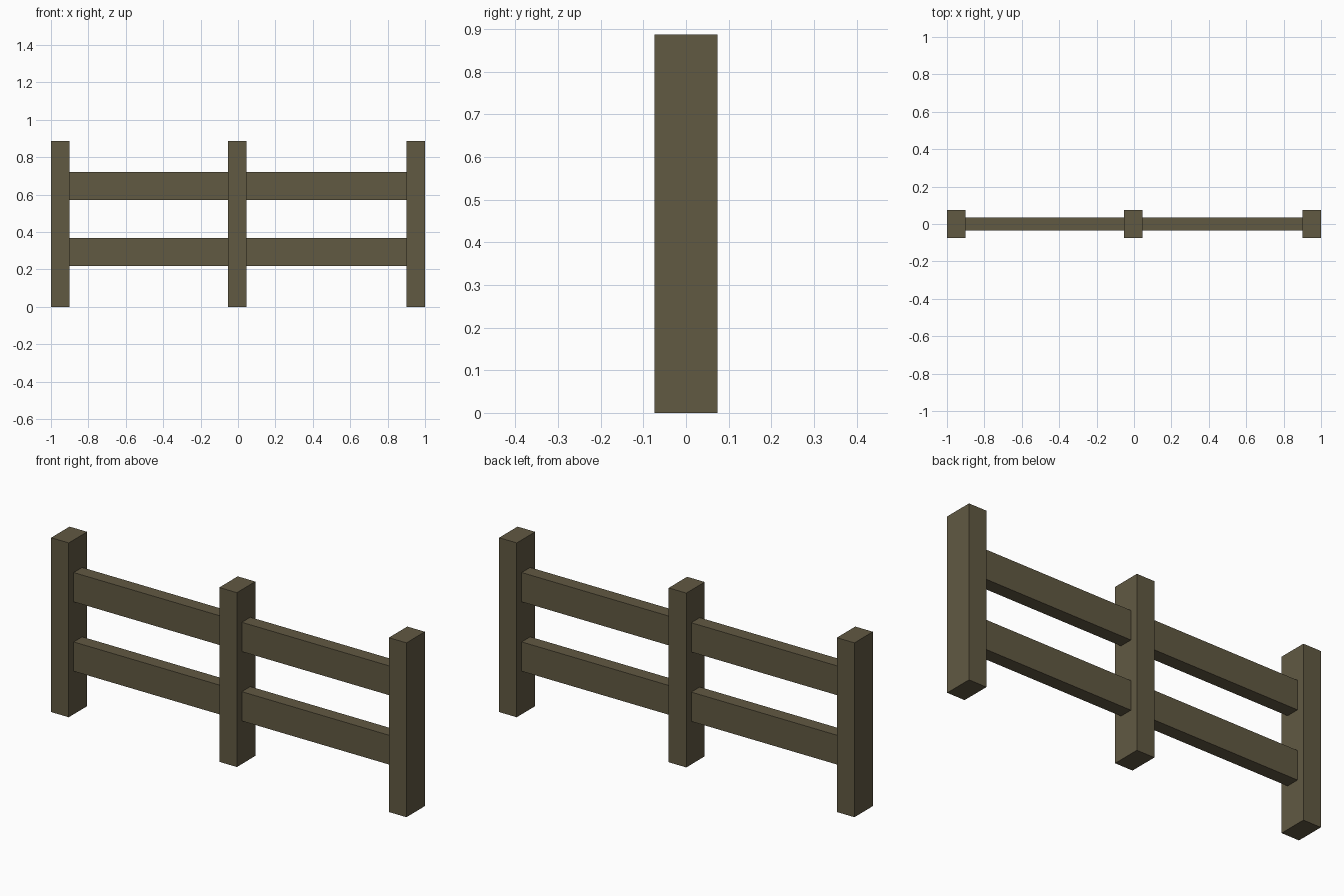
import bpy

if "Cube" in bpy.data.objects:
    bpy.data.objects.remove(bpy.data.objects["Cube"])

# weathered wood
wood = bpy.data.materials.new("weathered_wood")
wood.diffuse_color = (0.12, 0.10, 0.055, 1)
wood.use_nodes = True
wood.node_tree.nodes["Principled BSDF"].inputs["Base Color"].default_value = wood.diffuse_color


def box(name, x, y, z):
    """Box from (min, max) ranges along each axis."""
    mid = [(a + b) / 2 for a, b in (x, y, z)]
    size = [b - a for a, b in (x, y, z)]
    bpy.ops.mesh.primitive_cube_add(size=1, location=mid)
    ob = bpy.context.object
    ob.name = name
    ob.scale = size
    bpy.ops.object.transform_apply(location=False, rotation=False, scale=True)
    ob.data.materials.append(wood)
    return ob


POST_W, POST_D, POST_H = 0.099, 0.148, 0.887
RAIL_D = 0.068
TENON = 0.005  # rails sink slightly into the posts

# upright posts
centres = {"left": -1 + POST_W / 2, "middle": -0.004, "right": 1 - POST_W / 2}
for side, cx in centres.items():
    box(f"{side}_post", (cx - POST_W / 2, cx + POST_W / 2),
        (-POST_D / 2, POST_D / 2), (0, POST_H))

# horizontal rails, two per bay
for bay, a, b in (("left", "left", "middle"), ("right", "middle", "right")):
    span = (centres[a] + POST_W / 2 - TENON, centres[b] - POST_W / 2 + TENON)
    for level, heights in (("lower", (0.219, 0.368)), ("upper", (0.572, 0.721))):
        box(f"{bay}_{level}_rail", span, (-RAIL_D / 2, RAIL_D / 2), heights)
